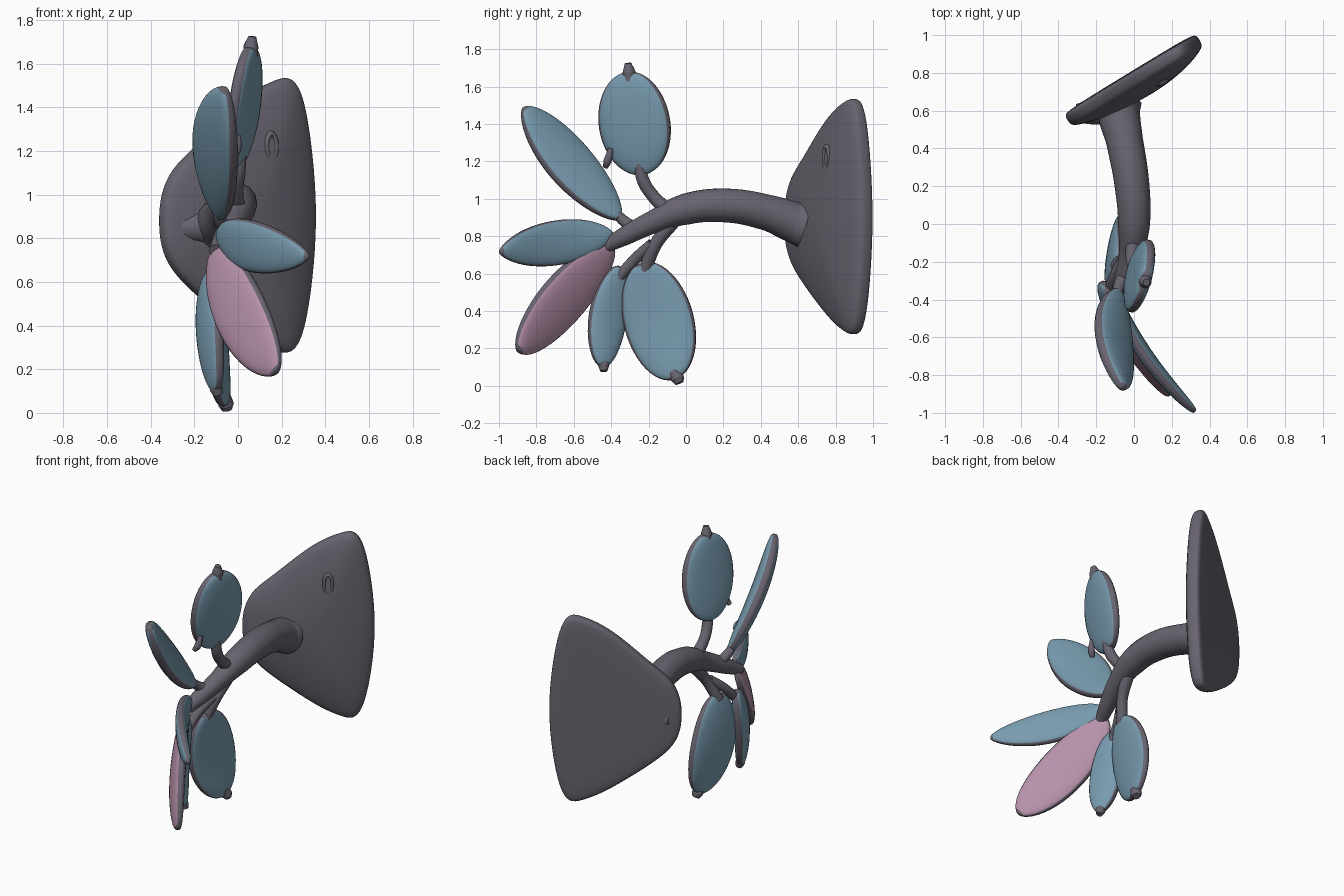
import bpy, bmesh, math
from mathutils import Vector as V

if "Cube" in bpy.data.objects:
    bpy.data.objects.remove(bpy.data.objects["Cube"])


def material(name, rgb):
    m = bpy.data.materials.new(name)
    m.use_nodes = True
    m.diffuse_color = (*rgb, 1)
    m.node_tree.nodes["Principled BSDF"].inputs["Base Color"].default_value = (*rgb, 1)
    return m


GREY = material("grey bark", (0.14, 0.127, 0.16))
TEAL = material("dusty teal", (0.19, 0.33, 0.43))
PINK = material("dusty pink", (0.48, 0.29, 0.41))


def add_mesh(name, bm, mats):
    bmesh.ops.recalc_face_normals(bm, faces=bm.faces)
    mesh = bpy.data.meshes.new(name)
    bm.to_mesh(mesh)
    bm.free()
    for m in mats:
        mesh.materials.append(m)
    mesh.shade_smooth()
    ob = bpy.data.objects.new(name, mesh)
    bpy.context.collection.objects.link(ob)
    return ob


def bridge(bm, a, b):
    n = len(a)
    return [bm.faces.new((a[i], a[(i + 1) % n], b[(i + 1) % n], b[i])) for i in range(n)]


def fan(bm, ring, centre):
    c = bm.verts.new(centre)
    for i in range(len(ring)):
        bm.faces.new((ring[i - 1], ring[i], c))


def tube(name, points):
    """Tapered round branch; each point is x, y, z, radius."""
    cu = bpy.data.curves.new(name, "CURVE")
    cu.dimensions = "3D"
    cu.bevel_depth = 1
    cu.bevel_resolution = 5
    cu.use_fill_caps = True
    sp = cu.splines.new("BEZIER")
    sp.bezier_points.add(len(points) - 1)
    for bp, p in zip(sp.bezier_points, points):
        bp.co, bp.radius = p[:3], p[3]
        bp.handle_left_type = bp.handle_right_type = "AUTO"
    cu.materials.append(GREY)
    ob = bpy.data.objects.new(name, cu)
    bpy.context.collection.objects.link(ob)


def leaf(name, base, mid, tip, across, width, thick, power, colour):
    """Flattened leaf bent along base-mid-tip, with a grey rim."""
    base, mid, tip, across = V(base), V(mid), V(tip), V(across)
    ctrl = 2 * mid - (base + tip) / 2
    bm = bmesh.new()
    rows, sides = 24, 24
    rings = []
    for r in range(rows + 1):
        t = 0.004 + 0.992 * (1 - math.cos(math.pi * r / rows)) / 2
        p = base * (1 - t) ** 2 + ctrl * 2 * t * (1 - t) + tip * t * t
        along = ((ctrl - base) * (1 - t) + (tip - ctrl) * t).normalized()
        w = (across - along * across.dot(along)).normalized()
        n = along.cross(w)
        k = (4 * t * (1 - t)) ** power
        ring = []
        for s in range(sides):
            a = 2 * math.pi * (s + 0.5) / sides
            side, up = math.cos(a), math.sin(a)
            up = math.copysign(abs(up) ** 0.75, up)
            ring.append(bm.verts.new(p + w * side * width * k + n * up * thick * k ** 0.5))
        rings.append(ring)
    for r in range(rows):
        for s, f in enumerate(bridge(bm, rings[r], rings[r + 1])):
            edge = abs(math.cos(2 * math.pi * (s + 1) / sides)) > 0.94
            f.material_index = 0 if edge or r < 2 or r > rows - 3 else 1
    for ring in (rings[0], rings[-1]):
        bm.faces.new(ring)
    add_mesh(name, bm, (GREY, colour))


# Wall plaque: a fan-shaped outline, flat behind and domed in front
OUTLINE = [(.2, 1.525), (.285, 1.55), (.345, 1.45), (.39, 1.2), (.415, .9), (.39, .6),
           (.345, .36), (.285, .26), (.2, .285), (.09, .33), (-.05, .42), (-.22, .54),
           (-.35, .65), (-.405, .76), (-.415, .88), (-.405, 1.0), (-.35, 1.12),
           (-.22, 1.22), (-.05, 1.38), (.09, 1.48)]
ORIGIN = V((-.02, .795, 0))
ALONG, OUT = V((.855, .52, 0)), V((.52, -.855, 0))


def on_plaque(u, z, depth):
    return ORIGIN + ALONG * u + OUT * depth + V((0, 0, z))


bm = bmesh.new()
loops = []
for scale, depth in ((.5, -.008), (.96, -.005), (1, .012), (1, .06), (.96, .085), (.65, .125), (.3, .145)):
    loops.append([bm.verts.new(on_plaque(.05 + (u - .05) * scale, .9 + (z - .9) * scale, depth))
                  for u, z in OUTLINE])
for a, b in zip(loops, loops[1:]):
    bridge(bm, a, b)
fan(bm, loops[0], on_plaque(.05, .9, -.008))
fan(bm, loops[-1], on_plaque(.05, .9, .15))
plaque = add_mesh("wall_plaque", bm, [GREY])
sub = plaque.modifiers.new("round", "SUBSURF")
sub.levels = sub.render_levels = 2

# Small raised oval ring on the plaque
bm = bmesh.new()
rings = []
for i in range(16):
    a = 2 * math.pi * i / 16
    rings.append([bm.verts.new(on_plaque(
        .125 + math.cos(a) * (.026 + .012 * math.cos(b)),
        1.22 + math.sin(a) * (.06 + .014 * math.cos(b)),
        .124 + .016 * math.sin(b))) for b in [2 * math.pi * j / 8 for j in range(8)]])
for i in range(16):
    bridge(bm, rings[i - 1], rings[i])
add_mesh("plaque_ring", bm, [GREY])

# Main branch, the low boss beside its foot, and its twigs
tube("main_branch", [(-.085, .63, .86, .125), (-.08, .58, .875, .112), (-.05, .44, .925, .098),
                     (-.01, .2, .965, .092), (0, 0, .945, .085), (-.02, -.18, .875, .062),
                     (-.06, -.32, .805, .052), (-.1, -.44, .74, .035)])
tube("branch_boss", [(-.3, .585, .85, .05), (-.2, .6, .85, .075), (-.1, .63, .86, .1)])
tube("upper_twig", [(0, -.08, .92, .04), (-.01, -.18, 1.02, .034),
                    (0, -.23, 1.1, .034), (.01, -.25, 1.2, .03)])
tube("front_upper_twig", [(-.04, -.25, .83, .035), (-.08, -.33, .88, .03), (-.09, -.39, .94, .025)])
tube("lower_twig", [(-.01, -.07, .88, .04), (-.04, -.16, .76, .034), (-.09, -.22, .62, .036)])
tube("front_lower_twig", [(-.05, -.18, .76, .03), (-.1, -.27, .68, .03), (-.13, -.36, .58, .03)])
tube("twig_stub", [(-.03, -.43, 1.17, .014), (-.01, -.42, 1.2, .022), (0, -.4, 1.27, .015)])

# Leaves: base, middle, tip, direction across, half width, half thickness, taper
leaf("upper_leaf", (-.005, -.22, 1.13), (.03, -.275, 1.4), (.06, -.3, 1.68),
     (.3, 1, .15), .198, .048, .5, TEAL)
leaf("front_upper_leaf", (-.08, -.35, .89), (-.105, -.625, 1.195), (-.06, -.87, 1.49),
     (.55, -.53, -.5), .152, .05, .65, TEAL)
leaf("front_leaf", (-.09, -.39, .815), (.06, -.69, .765), (.325, -.995, .715),
     (-.1, 0, 1), .12, .038, .65, TEAL)
leaf("pink_leaf", (-.11, -.39, .75), (.01, -.66, .46), (.18, -.9, .185),
     (.47, -.36, .75), .155, .04, .55, PINK)
leaf("small_lower_leaf", (-.13, -.35, .64), (-.13, -.415, .38), (-.1, -.445, .1),
     (-.45, 1, 0), .11, .043, .5, TEAL)
leaf("large_lower_leaf", (-.08, -.23, .66), (-.1, -.145, .345), (-.06, -.06, .035),
     (.18, 1, .25), .19, .043, .5, TEAL)

# Little stalk ends at the leaf tips
tube("upper_leaf_tip", [(.055, -.3, 1.62, .035), (.06, -.305, 1.68, .034), (.066, -.31, 1.725, .018)])
tube("small_leaf_tip", [(-.11, -.44, .15, .025), (-.1, -.44, .11, .03), (-.09, -.44, .08, .02)])
tube("large_leaf_tip", [(-.06, -.07, .08, .026), (-.055, -.045, .04, .036), (-.05, -.035, .015, .024)])
